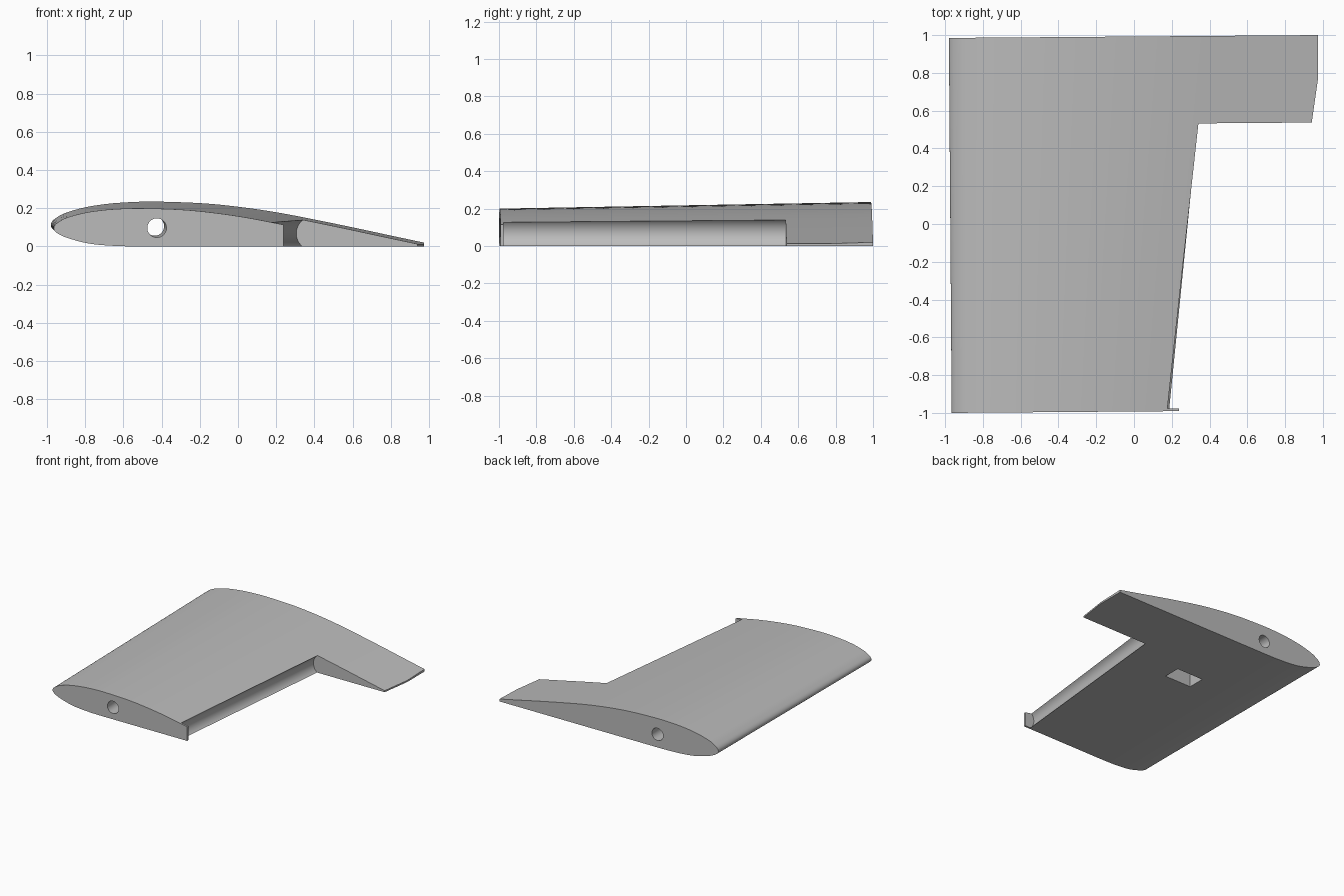
import bpy, bmesh, math
from mathutils import Vector

if "Cube" in bpy.data.objects:
    bpy.data.objects.remove(bpy.data.objects["Cube"])

SLANT = 0.0077  # both wing ends are slightly skewed across the chord

grey = bpy.data.materials.new("light grey")
grey.diffuse_color = (0.5, 0.5, 0.5, 1)
grey.use_nodes = True
grey.node_tree.nodes["Principled BSDF"].inputs["Base Color"].default_value = grey.diffuse_color


def loft(name, sections):
    """Closed solid through matching rings of points."""
    bm = bmesh.new()
    rings = [[bm.verts.new(p) for p in s] for s in sections]
    n = len(rings[0])
    for a, b in zip(rings, rings[1:]):
        for i in range(n):
            j = (i + 1) % n
            bm.faces.new((a[i], a[j], b[j], b[i]))
    bm.faces.new(rings[0])
    bm.faces.new(rings[-1])
    bmesh.ops.recalc_face_normals(bm, faces=bm.faces)
    me = bpy.data.meshes.new(name)
    bm.to_mesh(me)
    bm.free()
    me.materials.append(grey)
    ob = bpy.data.objects.new(name, me)
    bpy.context.collection.objects.link(ob)
    return ob


def block(name, x0, x1, y0, y1, z0, z1):
    return loft(name, [[(x0, y + SLANT * x0, z0), (x1, y + SLANT * x1, z0),
                        (x1, y + SLANT * x1, z1), (x0, y + SLANT * x0, z1)]
                       for y in (y0, y1)])


def smooth_curve(pts, steps=4):
    """Catmull-Rom curve through the profile points."""
    p = [Vector(q) for q in pts]
    p = [p[0] * 2 - p[1]] + p + [p[-1] * 2 - p[-2]]
    out = []
    for a, b, c, d in zip(p, p[1:], p[2:], p[3:]):
        for k in range(steps):
            t = k / steps
            out.append(0.5 * (2 * b + (c - a) * t + (2 * a - 5 * b + 4 * c - d) * t * t
                              + (3 * b - a - 3 * c + d) * t ** 3))
    return out + [p[-2]]


# Flat-bottomed airfoil, from the trailing edge over the nose to the belly
airfoil = smooth_curve([
    (1.007, .013), (.8, .057), (.6, .1), (.4, .141), (.2, .179), (0, .208), (-.2, .227),
    (-.45, .235), (-.6, .23), (-.7, .221), (-.8, .205), (-.9, .177), (-.95, .151),
    (-.973, .131), (-.98, .11), (-.97, .091), (-.94, .071), (-.9, .054), (-.8, .025),
    (-.7, .01), (-.57, .002), (-.45, 0)])
airfoil.append(Vector((1.007, 0)))


def wing_section(y, lead, scale):
    out = []
    for p in airfoil:
        x = lead + scale * (p.x + .98)
        out.append((x, y + SLANT * x, max(0, p.y) * scale))
    return out


wing = loft("wing", [wing_section(-.9925, -.965, .85), wing_section(.9925, -.98, 1)])


# Control surface bay with a hollow, rounded front wall
def bay_section(y):
    hinge = .305 + .1 * (y - .53)
    r, zc = .088, .068
    pts = []
    for k in range(17):
        a = math.radians(-62 + 124 * k / 16)
        pts.append((hinge + r - r * math.cos(a), zc + r * math.sin(a)))
    pts = [(1.3, -.05), (pts[0][0], -.05)] + pts + [(pts[-1][0], .4), (1.3, .4)]
    return [(x, y + SLANT * x, z) for x, z in pts]


# Spar hole running slightly skewed through the whole span
def hole_section(y):
    t = (y + 1) / 2
    return [(-.425 - .012 * t + .05 * math.cos(a), y, .097 + .009 * t + .05 * math.sin(a))
            for a in (2 * math.pi * k / 40 for k in range(40))]


cutters = [
    loft("bay_cutter", [bay_section(-.978), bay_section(.53)]),
    block("tip_plate_trim", .237, 1.4, -1.2, -.95, -.1, .5),
    block("trailing_edge_trim", .975, 1.4, -1.3, 1.3, -.1, .5),
    loft("spar_hole_cutter", [hole_section(-1.1), hole_section(1.1)]),
    block("belly_pocket_cutter", -.33, -.09, .26, .40, -.1, .11),
]

bpy.context.view_layer.objects.active = wing
wing.select_set(True)
for c in cutters:
    m = wing.modifiers.new(c.name, 'BOOLEAN')
    m.operation = 'DIFFERENCE'
    m.solver = 'EXACT'
    m.object = c
    bpy.ops.object.modifier_apply(modifier=m.name)
for c in cutters:
    bpy.data.objects.remove(c, do_unlink=True)

bpy.ops.object.shade_smooth_by_angle(angle=math.radians(30))
